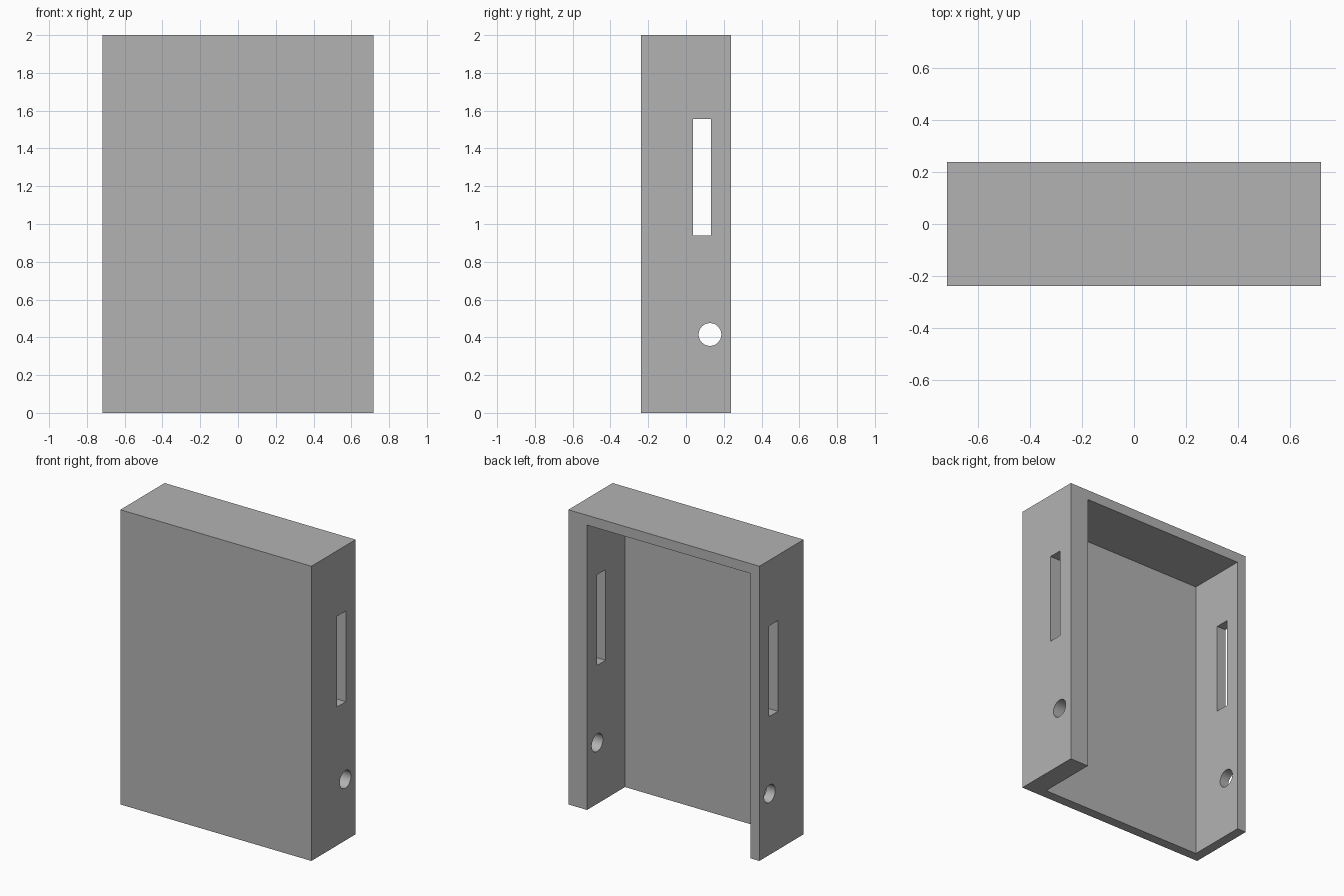
import bpy
import math

cube = bpy.data.objects.get("Cube")
if cube:
    bpy.data.objects.remove(cube, do_unlink=True)

# Overall size and wall thicknesses
HALF_X, HALF_Y, HEIGHT = 0.717, 0.237, 2.0
WALL, THICK_WALL = 0.067, 0.14

grey = bpy.data.materials.new("plain_grey")
grey.use_nodes = True
colour = (0.45, 0.45, 0.45, 1)
grey.diffuse_color = colour
grey.node_tree.nodes["Principled BSDF"].inputs["Base Color"].default_value = colour


def box(name, low, high):
    """Box between two opposite corners."""
    centre = [(a + b) / 2 for a, b in zip(low, high)]
    bpy.ops.mesh.primitive_cube_add(size=1, location=centre)
    obj = bpy.context.object
    obj.name = name
    obj.scale = [b - a for a, b in zip(low, high)]
    bpy.ops.object.transform_apply(location=True, rotation=True, scale=True)
    obj.data.materials.append(grey)
    return obj


def cut(target, cutter):
    """Subtract the cutter from the target, then discard it."""
    mod = target.modifiers.new("cut", "BOOLEAN")
    mod.operation = "DIFFERENCE"
    mod.solver = "EXACT"
    mod.object = cutter
    bpy.context.view_layer.objects.active = target
    bpy.ops.object.modifier_apply(modifier=mod.name)
    bpy.data.objects.remove(cutter, do_unlink=True)


# Outer block
case = box("case_shell", (-HALF_X, -HALF_Y, 0), (HALF_X, HALF_Y, HEIGHT))

# Cavity open at the back and the bottom, with one thicker side wall
cut(case, box("cavity_cutter", (-HALF_X + WALL, -HALF_Y + WALL, -0.2),
              (HALF_X - THICK_WALL, HALF_Y + 0.2, HEIGHT - WALL)))

# Tall slot through both side walls
cut(case, box("slot_cutter", (-1, 0.038, 0.94), (1, 0.132, 1.555)))

# Round hole through both side walls
bpy.ops.mesh.primitive_cylinder_add(vertices=48, radius=0.06, depth=2,
                                    location=(0, 0.127, 0.415),
                                    rotation=(0, math.pi / 2, 0))
hole = bpy.context.object
hole.name = "hole_cutter"
hole.data.materials.append(grey)
cut(case, hole)

# Smooth hole walls, sharp case edges
bpy.ops.object.select_all(action="DESELECT")
case.select_set(True)
bpy.context.view_layer.objects.active = case
bpy.ops.object.shade_smooth_by_angle(angle=math.radians(30))
